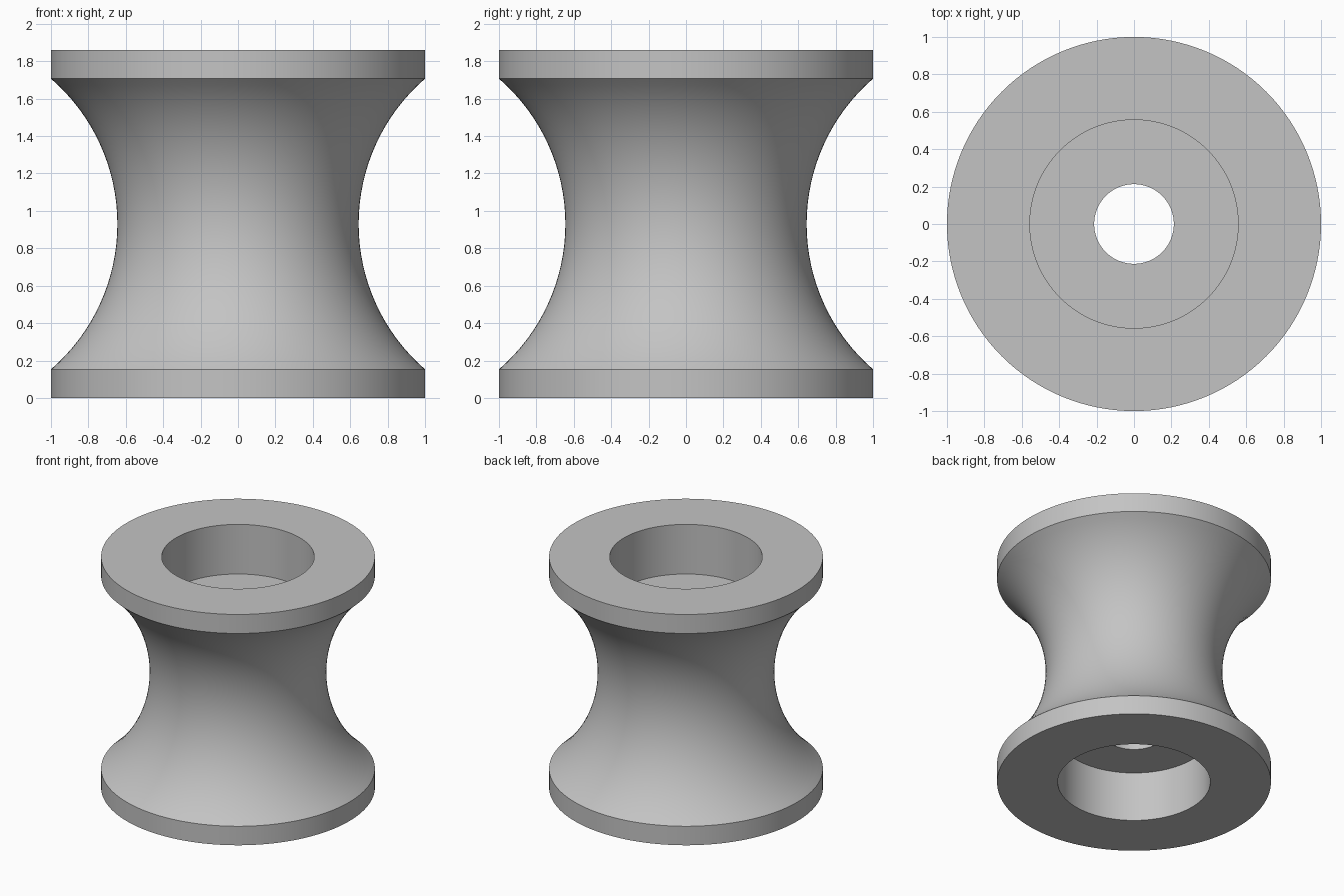
import bpy, bmesh, math

cube = bpy.data.objects.get("Cube")
if cube:
    bpy.data.objects.remove(cube, do_unlink=True)

HEIGHT, FLANGE, RADIUS, WAIST = 1.86, 0.153, 1.0, 0.645
RECESS, DEPTH, BORE = 0.557, 0.4, 0.213
SEGMENTS, ARC_STEPS = 128, 32

# Single grey material
grey = bpy.data.materials.new("plain grey")
grey.use_nodes = True
color = (0.55, 0.55, 0.55, 1)
grey.diffuse_color = color
grey.node_tree.nodes["Principled BSDF"].inputs["Base Color"].default_value = color

# Concave groove: circular arc through both flange edges and the waist
half = HEIGHT / 2 - FLANGE
sag = RADIUS - WAIST
arc_radius = (half ** 2 + sag ** 2) / (2 * sag)
sweep = math.asin(half / arc_radius)
groove = []
for i in range(ARC_STEPS + 1):
    a = sweep * (2 * i / ARC_STEPS - 1)
    groove.append((WAIST + arc_radius * (1 - math.cos(a)),
                   HEIGHT / 2 + arc_radius * math.sin(a)))

# Closed section: bottom recess, flange, groove, flange, top recess, bore
profile = [(BORE, DEPTH), (RECESS, DEPTH), (RECESS, 0), (RADIUS, 0)]
profile += groove
profile += [(RADIUS, HEIGHT), (RECESS, HEIGHT),
            (RECESS, HEIGHT - DEPTH), (BORE, HEIGHT - DEPTH)]

# Revolve the section around z
bm = bmesh.new()
verts = [bm.verts.new((r, 0, z)) for r, z in profile]
edges = [bm.edges.new((v, verts[(i + 1) % len(verts)])) for i, v in enumerate(verts)]
bmesh.ops.spin(bm, geom=verts + edges, cent=(0, 0, 0), axis=(0, 0, 1),
               angle=2 * math.pi, steps=SEGMENTS, use_merge=True)
bmesh.ops.remove_doubles(bm, verts=bm.verts, dist=0.0001)
bmesh.ops.recalc_face_normals(bm, faces=bm.faces)
mesh = bpy.data.meshes.new("grooved_roller")
bm.to_mesh(mesh)
bm.free()
mesh.materials.append(grey)

roller = bpy.data.objects.new("grooved_roller", mesh)
bpy.context.collection.objects.link(roller)
bpy.ops.object.select_all(action="DESELECT")
roller.select_set(True)
bpy.context.view_layer.objects.active = roller
bpy.ops.object.shade_smooth_by_angle(angle=math.radians(30))
